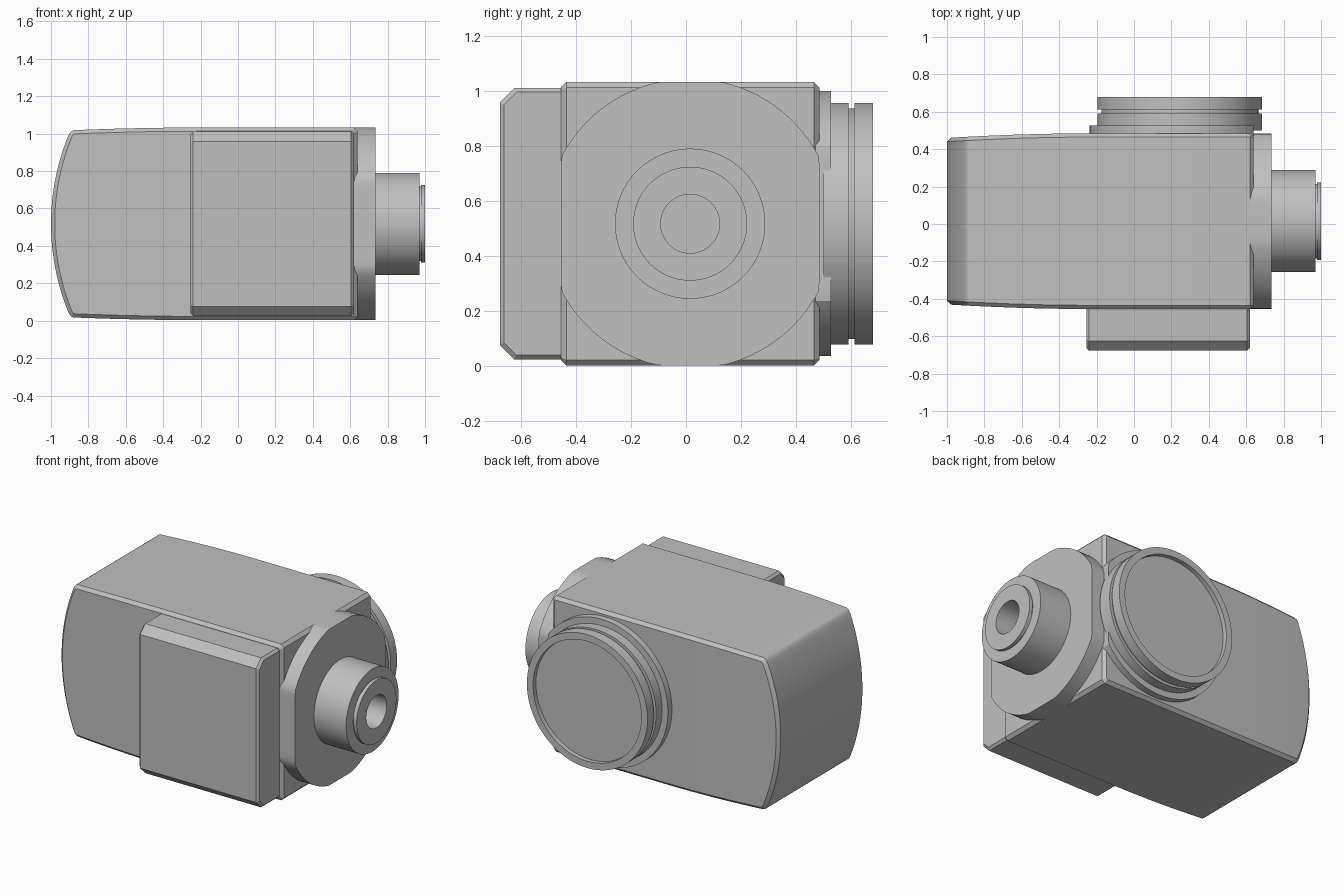
import bpy, bmesh, math
from mathutils import Vector

cube = bpy.data.objects.get("Cube")
if cube:
    bpy.data.objects.remove(cube, do_unlink=True)

GREY = (0.53, 0.53, 0.53, 1)
mat = bpy.data.materials.new("plain grey")
mat.use_nodes = True
mat.diffuse_color = GREY
mat.node_tree.nodes["Principled BSDF"].inputs["Base Color"].default_value = GREY

CY, CZ = 0.015, 0.518      # centre of the housing section
HALF_Y, HALF_Z = 0.47, 0.515
RING_X = 0.245             # centre of the rear port
SEGS = 96


def finish(name, bm):
    bmesh.ops.remove_doubles(bm, verts=bm.verts, dist=1e-5)
    bmesh.ops.recalc_face_normals(bm, faces=bm.faces)
    mesh = bpy.data.meshes.new(name)
    bm.to_mesh(mesh)
    bm.free()
    mesh.materials.append(mat)
    ob = bpy.data.objects.new(name, mesh)
    bpy.context.collection.objects.link(ob)
    bpy.ops.object.select_all(action='DESELECT')
    ob.select_set(True)
    bpy.context.view_layer.objects.active = ob
    bpy.ops.object.shade_smooth_by_angle(angle=math.radians(30))
    return ob


def bridge(bm, a, b):
    n = len(a)
    for i in range(n):
        bm.faces.new((a[i], a[(i + 1) % n], b[(i + 1) % n], b[i]))


def turned(name, profile, place, limit=(9, 9)):
    """Revolve (distance, radius) pairs; limit trims the circle to flats."""
    bm = bmesh.new()
    rings = []
    for d, r in profile:
        ring = []
        for i in range(SEGS):
            t = math.tau * (i + 0.5) / SEGS
            u = max(-limit[0], min(limit[0], r * math.cos(t)))
            v = max(-limit[1], min(limit[1], r * math.sin(t)))
            ring.append(bm.verts.new(place(d, u, v)))
        rings.append(ring)
    for a, b in zip(rings, rings[1:]):
        bridge(bm, a, b)
    bm.faces.new(rings[0])
    bm.faces.new(rings[-1])
    return finish(name, bm)


def along_x(d, u, v):
    return (d, CY + u, CZ + v)


def along_y(d, u, v):
    return (RING_X + u, d, CZ + v)


# Housing outline: upper half from the shaft end to the domed end, then mirrored
def taper(x):
    return 0.025 * (max(0, -0.2 - x) / 0.8) ** 2


def housing_outline():
    top = [(0.64, 0.495), (0.62, HALF_Z)]
    top += [(x, HALF_Z - 0.8 * taper(x)) for x in (-0.2, -0.35, -0.5, -0.65, -0.8, -0.87)]
    for deg in (20, 40, 60):
        a = math.radians(deg)
        top.append((-0.87 - 0.035 * math.sin(a), 0.467 + 0.035 * math.cos(a)))
    R = 1.25
    for k in range(12, 0, -1):
        z = 0.47 * k / 12
        top.append((-1 + R - math.sqrt(R * R - z * z), z))
    return top, [(x, -z) for x, z in reversed(top)]


def inset(points, amount):
    result = []
    n = len(points)
    for i in range(n):
        p, q, r = (Vector(points[j % n]) for j in (i - 1, i, i + 1))
        e, f = (q - p).normalized(), (r - q).normalized()
        m = Vector((-e.y, e.x)) + Vector((-f.y, f.x))
        result.append(q + m * (2 * amount / m.length_squared))
    return result


def build_housing():
    upper, lower = housing_outline()
    outer = upper + lower
    inner = inset(outer, 0.02)
    bm = bmesh.new()
    loops = []
    for pts, side, gap in ((inner, -1, 0), (outer, -1, 0.02), (outer, 1, 0.02), (inner, 1, 0)):
        loops.append([bm.verts.new((x, CY + side * (HALF_Y - gap - taper(x)), CZ + z))
                      for x, z in pts])
    for a, b in zip(loops, loops[1:]):
        bridge(bm, a, b)
    # Side walls are strips joining the upper and lower edges
    n = len(outer)
    for loop in (loops[0], loops[-1]):
        for i in range(n // 2 - 1):
            bm.faces.new((loop[i], loop[i + 1], loop[n - 2 - i], loop[n - 1 - i]))
    finish("housing", bm)


build_housing()


# Front cover box with long chamfers and small end chamfers
def build_cover():
    bm = bmesh.new()
    loops = []
    for x, g in ((-0.255, 0.015), (-0.24, 0), (0.605, 0), (0.62, 0.015)):
        h, front, c = 0.493 - g, -0.677 + g, 0.052 - 0.4 * g
        section = [(-0.44, -h), (front + c, -h), (front, c - h),
                   (front, h - c), (front + c, h), (-0.44, h)]
        loops.append([bm.verts.new((x, y, CZ + z)) for y, z in section])
    for a, b in zip(loops, loops[1:]):
        bridge(bm, a, b)
    bm.faces.new(loops[0])
    bm.faces.new(loops[-1])
    finish("front_cover", bm)


build_cover()

# Shaft side: trimmed flange, then bored shaft with a stepped tip
turned("shaft_flange", [(0.62, 0.528), (0.735, 0.528)], along_x, (HALF_Y, HALF_Z))
turned("hollow_shaft", [(0.7, 0.273), (0.97, 0.273), (0.97, 0.2), (0.978, 0.2),
                        (0.978, 0.207), (1, 0.207), (1, 0.107), (0.75, 0.107)], along_x)

# Rear port: base disc trimmed flush with the housing, grooved ring, shallow recess
base = turned("port_base", [(0.47, 0.482), (0.527, 0.482)],
              lambda d, u, v: (min(0.64, RING_X + u), d, CZ + v))
turned("port_ring", [(0.5, 0.44), (0.59, 0.44), (0.59, 0.42), (0.613, 0.42),
                     (0.613, 0.44), (0.68, 0.44), (0.68, 0.395), (0.65, 0.395)], along_y)
